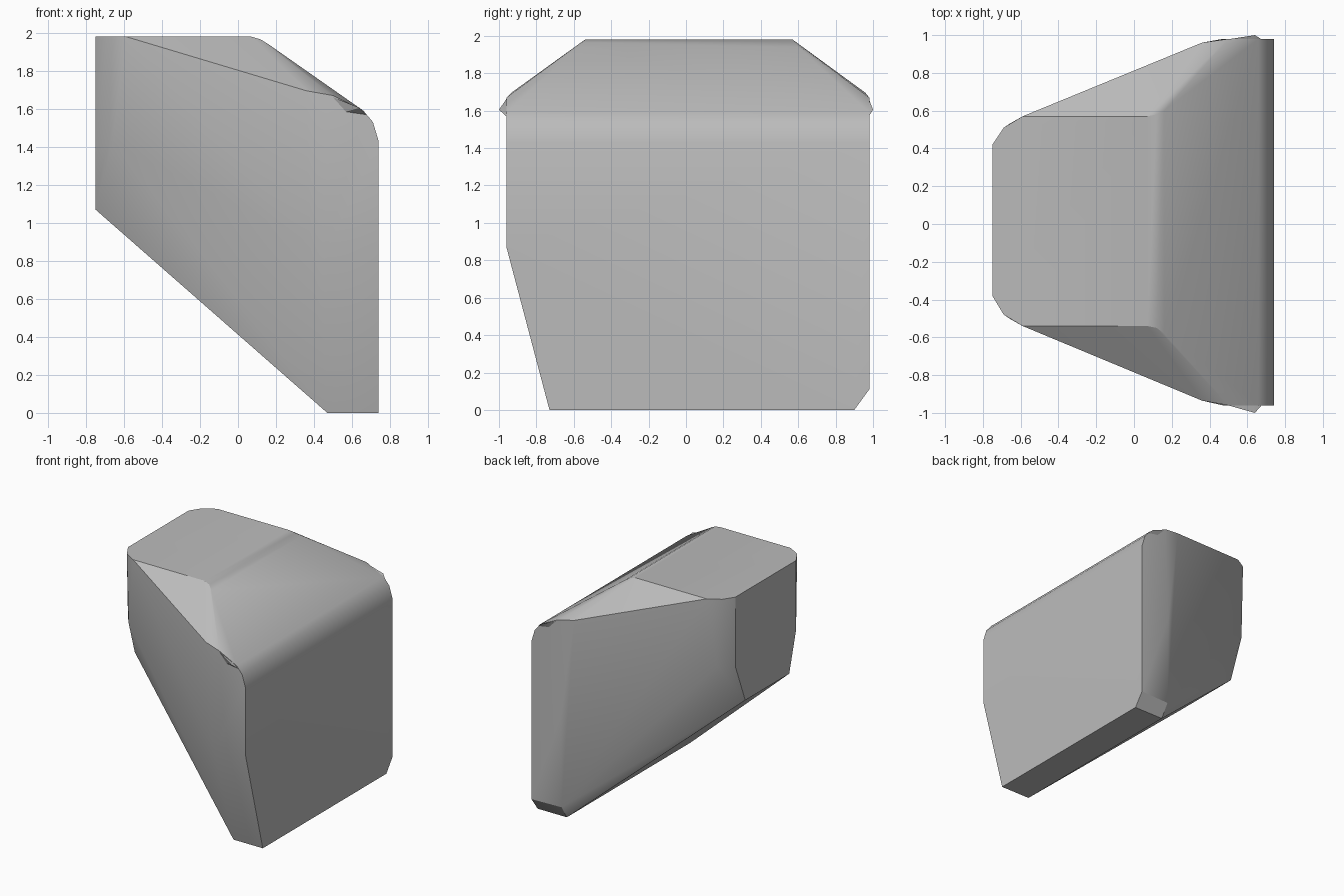
import bpy, bmesh, math

cube = bpy.data.objects.get("Cube")
if cube:
    bpy.data.objects.remove(cube, do_unlink=True)

grey = bpy.data.materials.new("plain grey")
grey.use_nodes = True
grey.diffuse_color = (0.5, 0.5, 0.5, 1)
grey.node_tree.nodes["Principled BSDF"].inputs["Base Color"].default_value = grey.diffuse_color


def hull_object(name, points):
    """Solid wrapped around a few corner points, with soft bends."""
    bm = bmesh.new()
    for p in points:
        bm.verts.new(p)
    out = bmesh.ops.convex_hull(bm, input=bm.verts[:])
    loose = {g for g in out["geom_interior"] + out["geom_unused"]
             if isinstance(g, bmesh.types.BMVert) and not g.link_faces}
    bmesh.ops.delete(bm, geom=list(loose), context="VERTS")
    bmesh.ops.dissolve_limit(bm, angle_limit=math.radians(1),
                             verts=bm.verts[:], edges=bm.edges[:])
    bmesh.ops.recalc_face_normals(bm, faces=bm.faces[:])
    mesh = bpy.data.meshes.new(name)
    bm.to_mesh(mesh)
    bm.free()
    mesh.materials.append(grey)
    obj = bpy.data.objects.new(name, mesh)
    bpy.context.collection.objects.link(obj)
    bpy.ops.object.select_all(action="DESELECT")
    obj.select_set(True)
    bpy.context.view_layer.objects.active = obj
    bpy.ops.object.shade_smooth_by_angle(angle=math.radians(28))
    return obj


def span(x, z, front, back):
    """Pair of points at one spot of the side profile."""
    return [(x, front, z), (x, back, z)]


body = []
# top plate with its rounded narrow end
for x, front, back in ((-0.75, -0.38, 0.42), (-0.69, -0.48, 0.51),
                       (-0.59, -0.54, 0.57), (0.07, -0.54, 0.57)):
    body += span(x, 1.98, front, back)
# rounded bend into the sloping shoulder, then into the wide face
body += span(0.12, 1.965, -0.55, 0.58)
body += span(0.16, 1.94, -0.58, 0.6)
body += span(0.66, 1.59, -0.96, 0.98)
body += span(0.71, 1.53, -0.96, 0.98)
body += span(0.74, 1.43, -0.96, 0.98)
# upper ends of the slanted sides
body += span(0.36, 1.695, -0.935, 0.96)
body += span(0.5, 1.67, -0.96, 0.98)
# lower break of the sides
body += span(-0.75, 1.4, -0.38, 0.42)
body += span(-0.66, 1.42, -0.5, 0.53)
body += span(0.38, 0.9, -0.935, 0.955)
body += span(0.47, 0.87, -0.96, 0.98)
body += span(0.74, 0.87, -0.96, 0.98)
# underside, slanted up to the narrow end
body += span(-0.75, 1.07, -0.29, 0.29)
body += span(0.47, 0.0, -0.73, 0.9)
body += span(0.74, 0.0, -0.73, 0.9)
body += [(0.47, 0.97, 0.11), (0.74, 0.98, 0.11)]
hull_object("body", body)

# small pointed bumps at the shoulder corners
for name, side, edge in (("front_shoulder_tip", -1, 0.96), ("back_shoulder_tip", 1, 0.98)):
    hull_object(name, [(0.48, side * (edge - 0.005), 1.67), (0.64, side, 1.605),
                       (0.68, side * (edge - 0.005), 1.565), (0.55, side * (edge - 0.01), 1.58),
                       (0.6, side * (edge - 0.1), 1.6)])
